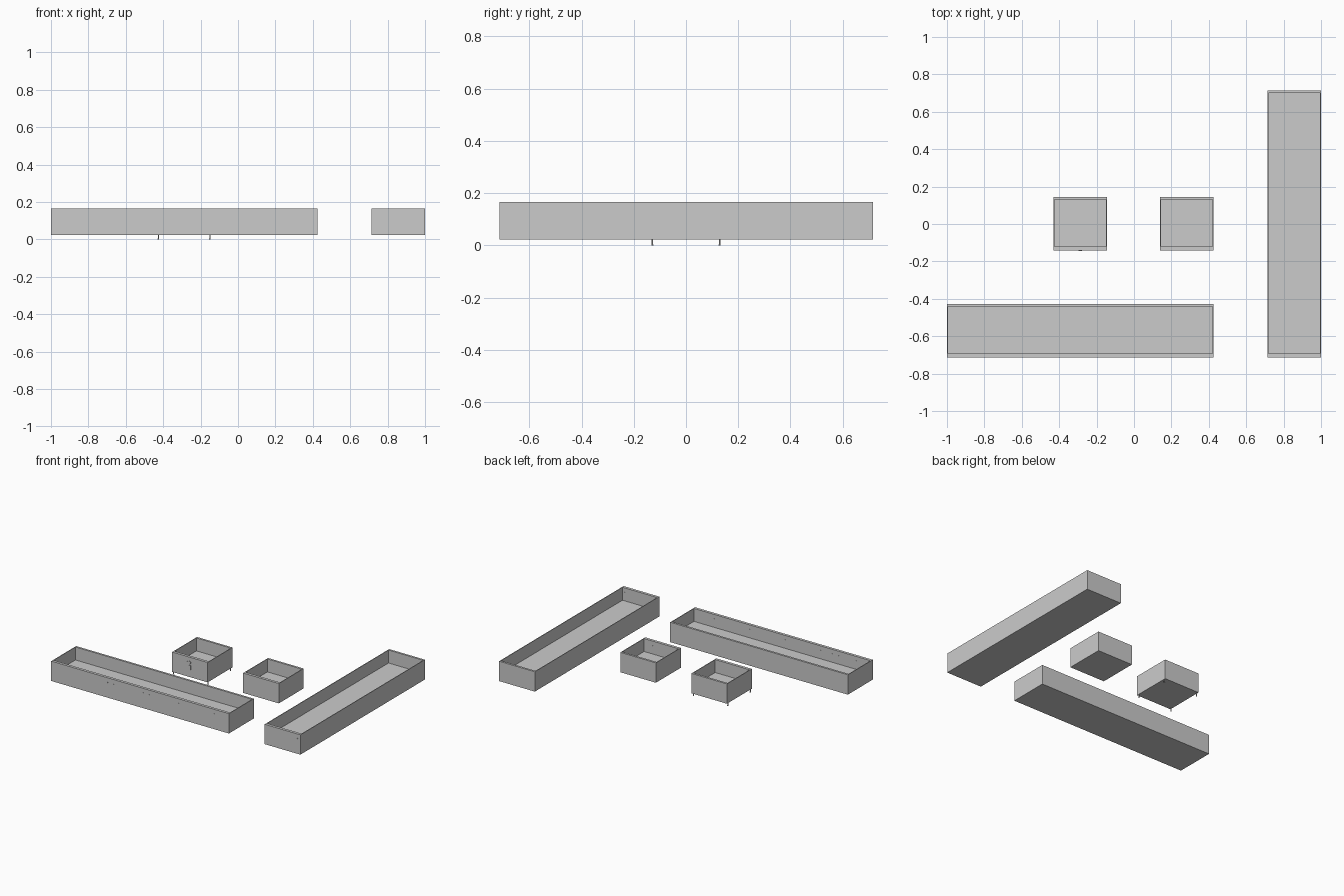
import bpy, bmesh
from mathutils import Vector, Matrix

if "Cube" in bpy.data.objects:
    bpy.data.objects.remove(bpy.data.objects["Cube"])

Z0, Z1, FLOOR = 0.022, 0.166, 0.072
SIDE, FRONT, BACK = 0.005, 0.02, 0.015


def finish(bm, name):
    mesh = bpy.data.meshes.new(name)
    bmesh.ops.recalc_face_normals(bm, faces=bm.faces)
    bm.to_mesh(mesh)
    bm.free()
    obj = bpy.data.objects.new(name, mesh)
    bpy.context.collection.objects.link(obj)
    return obj


def add_box(bm, lo, hi):
    lo, hi = Vector(lo), Vector(hi)
    m = Matrix.Translation((lo + hi) / 2) @ Matrix.Diagonal((*(hi - lo), 1))
    bmesh.ops.create_cube(bm, size=1, matrix=m)


def add_rod(bm, centre, radius, length, axis, sides=8):
    rot = Matrix.Rotation(1.570796, 4, 'X') if axis == 'Y' else Matrix()
    bmesh.ops.create_cone(bm, cap_ends=True, segments=sides, radius1=radius,
                          radius2=radius, depth=length,
                          matrix=Matrix.Translation(centre) @ rot)


def tray(name, x0, x1, y0, y1):
    # open tray: outer and inner shells joined by a flat rim, raised floor
    bm = bmesh.new()
    ix0, ix1, iy0, iy1 = x0 + SIDE, x1 - SIDE, y0 + FRONT, y1 - BACK

    def ring(a, b, c, d, z):
        return [bm.verts.new(p) for p in
                ((a, c, z), (b, c, z), (b, d, z), (a, d, z))]

    loops = [ring(x0, x1, y0, y1, Z0), ring(x0, x1, y0, y1, Z1),
             ring(ix0, ix1, iy0, iy1, Z1), ring(ix0, ix1, iy0, iy1, FLOOR)]
    for a, b in zip(loops, loops[1:]):
        for i in range(4):
            j = (i + 1) % 4
            bm.faces.new((a[i], a[j], b[j], b[i]))
    bm.faces.new(loops[0])
    bm.faces.new(loops[-1])
    finish(bm, name)

    # row of small rivets through the front wall
    bm = bmesh.new()
    count = max(6, round((x1 - x0) / 0.048))
    step = (x1 - x0) / count
    for i in range(count):
        add_rod(bm, (x0 + step * (i + 0.5), y0 + FRONT / 2, 0.132),
                0.003, FRONT + 0.001, 'Y')
    finish(bm, name + "_rivets")


tray("long_front_tray", -1.0, 0.426, -0.713, -0.427)
tray("long_side_tray", 0.713, 1.0, -0.713, 0.715)
tray("small_tray", 0.14, 0.426, -0.141, 0.145)
tray("small_legged_tray", -0.43, -0.145, -0.141, 0.145)

# feet under the legged tray
bm = bmesh.new()
for x in (-0.426, -0.150):
    for y in (-0.129, 0.129):
        add_rod(bm, (x, y, 0.012), 0.003, 0.024, 'Z')
        add_rod(bm, (x, y, 0.002), 0.004, 0.004, 'Z')
finish(bm, "feet")

# latch on the front of the legged tray
bm = bmesh.new()
add_box(bm, (-0.297, -0.145, 0.075), (-0.279, -0.140, 0.108))
finish(bm, "latch_plate")
bm = bmesh.new()
add_rod(bm, (-0.288, -0.142, 0.128), 0.009, 0.006, 'Y', 12)
finish(bm, "latch_knob")
